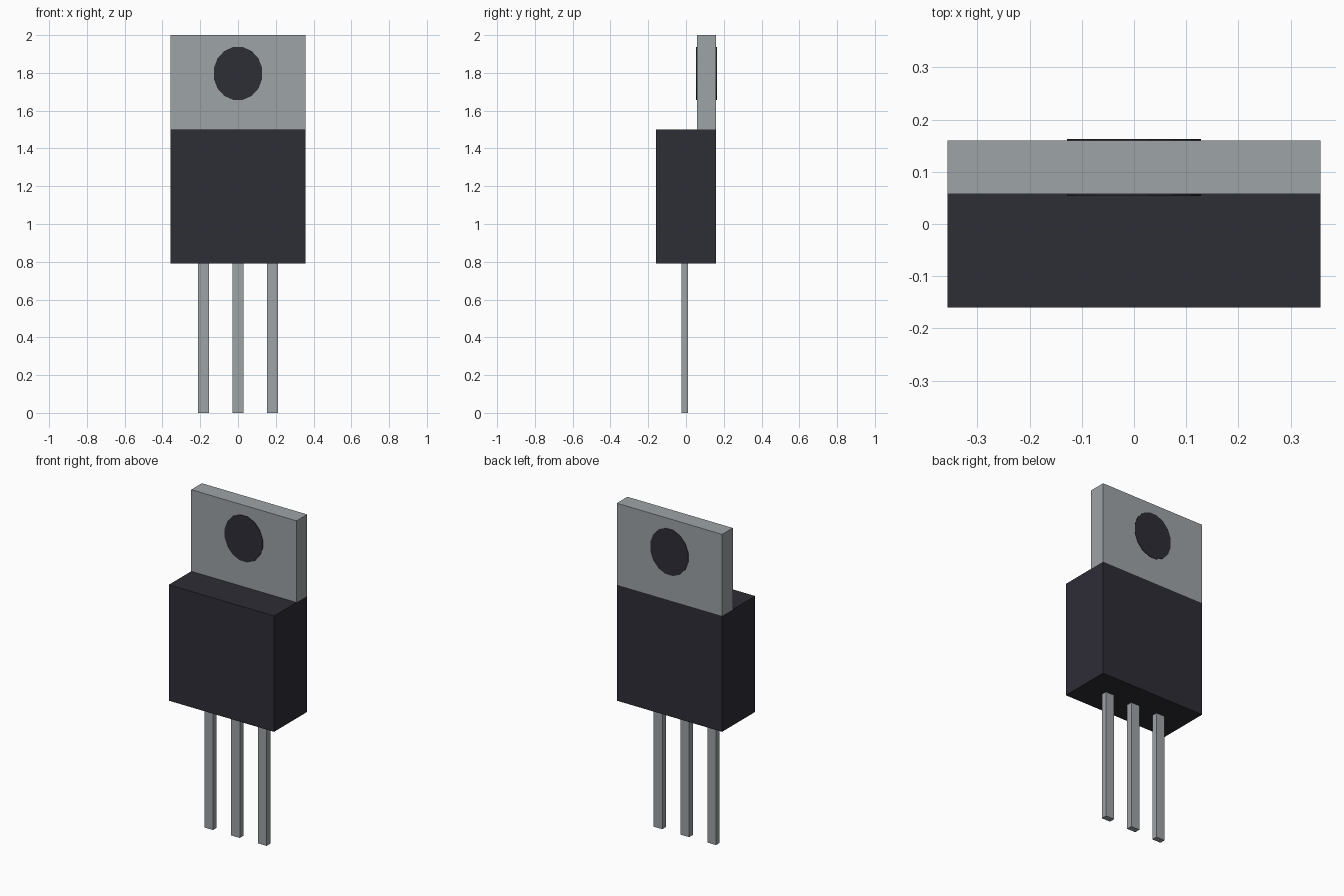
import bpy
import math
from mathutils import Matrix

cube = bpy.data.objects.get("Cube")
if cube:
    bpy.data.objects.remove(cube, do_unlink=True)


def make_material(name, rgb):
    mat = bpy.data.materials.new(name)
    mat.use_nodes = True
    mat.diffuse_color = (*rgb, 1)
    mat.node_tree.nodes["Principled BSDF"].inputs["Base Color"].default_value = (*rgb, 1)
    return mat


metal = make_material("grey metal", (0.34, 0.366, 0.38))
plastic = make_material("dark plastic", (0.027, 0.026, 0.037))


def box(name, low, high, mat):
    """Box spanning two opposite corners."""
    bpy.ops.mesh.primitive_cube_add(size=1)
    obj = bpy.context.object
    obj.name = name
    size = [b - a for a, b in zip(low, high)]
    centre = [(a + b) / 2 for a, b in zip(low, high)]
    obj.data.transform(Matrix.Diagonal((*size, 1)))
    obj.location = centre
    obj.data.materials.append(mat)
    return obj


# Moulded body and the metal tab rising from its back
box("body", (-0.357, -0.16, 0.79), (0.357, 0.16, 1.5), plastic)
box("mounting_tab", (-0.357, 0.057, 1.5), (0.357, 0.16, 2.0), metal)

# Three square pins
for name, x in (("right_pin", -0.182), ("middle_pin", 0), ("left_pin", 0.182)):
    box(name, (x - 0.029, -0.024, 0), (x + 0.029, 0.011, 0.8), metal)

# Dark oval hole marks, standing just proud of the tab on both faces
sides = 16
for name, y in (("front_hole_mark", 0.0565), ("back_hole_mark", 0.1605)):
    bpy.ops.mesh.primitive_cylinder_add(vertices=sides, radius=1, depth=0.005)
    mark = bpy.context.object
    mark.name = name
    grow = 1 / math.cos(math.pi / sides)
    mark.data.transform(
        Matrix.Rotation(math.pi / 2, 4, "X")
        @ Matrix.Diagonal((0.128 * grow, 0.14 * grow, 1, 1))
        @ Matrix.Rotation(math.pi / sides, 4, "Z"))
    mark.location = (0, y, 1.797)
    mark.data.materials.append(plastic)
